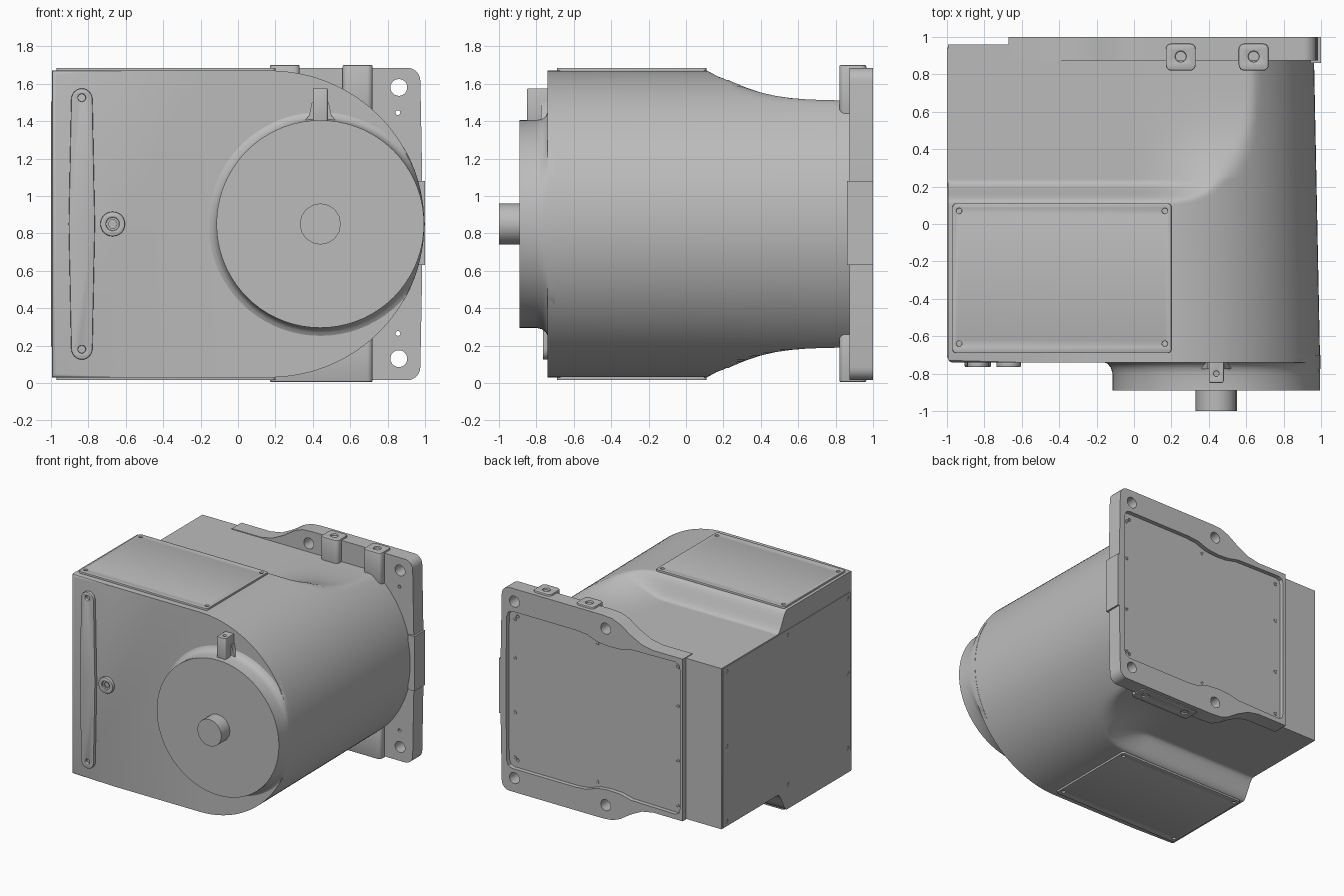
import bpy, bmesh
from math import sin, cos, pi, exp, sqrt, radians
from mathutils import Matrix

cube = bpy.data.objects.get("Cube")
if cube:
    bpy.data.objects.remove(cube, do_unlink=True)

grey = bpy.data.materials.new("housing grey")
grey.use_nodes = True
grey.diffuse_color = (0.5, 0.5, 0.5, 1)
for node in grey.node_tree.nodes:
    if node.type == 'BSDF_PRINCIPLED':
        node.inputs["Base Color"].default_value = (0.5, 0.5, 0.5, 1)
        node.inputs["Roughness"].default_value = 0.6

MID = 0.85          # height of the shaft axis and mirror plane


def select(ob):
    for other in bpy.context.selected_objects:
        other.select_set(False)
    ob.select_set(True)
    bpy.context.view_layer.objects.active = ob


def finish(ob, angle=30):
    ob.data.materials.clear()
    ob.data.materials.append(grey)
    select(ob)
    bpy.ops.object.shade_smooth_by_angle(angle=radians(angle))
    return ob


def from_bmesh(name, bm):
    bmesh.ops.recalc_face_normals(bm, faces=bm.faces)
    mesh = bpy.data.meshes.new(name)
    bm.to_mesh(mesh)
    bm.free()
    ob = bpy.data.objects.new(name, mesh)
    bpy.context.collection.objects.link(ob)
    return finish(ob)


def circle(u, v, r, n=24):
    return [(u + r * cos(2 * pi * i / n), v + r * sin(2 * pi * i / n)) for i in range(n)]


def rounded(u0, u1, v0, v1, r, n=5):
    pts = []
    for k, (cu, cv) in enumerate([(u1 - r, v1 - r), (u0 + r, v1 - r), (u0 + r, v0 + r), (u1 - r, v0 + r)]):
        for i in range(n + 1):
            a = (k + i / n) * pi / 2
            pts.append((cu + r * cos(a), cv + r * sin(a)))
    return pts


def mirrored(top):
    # closes an upper outline with its reflection about the shaft height
    return top + [(u, 2 * MID - v) for u, v in reversed(top)]


# local (u, v, depth) axes mapped to the world for each plate direction
AXES = {'x': Matrix(((0, 0, 1, 0), (1, 0, 0, 0), (0, 1, 0, 0), (0, 0, 0, 1))),
        'y': Matrix(((1, 0, 0, 0), (0, 0, -1, 0), (0, 1, 0, 0), (0, 0, 0, 1))),
        'z': Matrix.Identity(4)}


def plate(name, axis, d0, d1, loops, bevel=0.0):
    # first loop is the outline, the others are holes
    curve = bpy.data.curves.new(name, 'CURVE')
    curve.dimensions = '2D'
    curve.fill_mode = 'BOTH'
    curve.extrude = (d1 - d0) / 2 - bevel
    curve.bevel_depth = bevel
    curve.bevel_resolution = 1
    curve.offset = -bevel
    for loop in loops:
        spline = curve.splines.new('POLY')
        spline.points.add(len(loop) - 1)
        for point, (u, v) in zip(spline.points, loop):
            point.co = (u, v, 0, 1)
        spline.use_cyclic_u = True
    ob = bpy.data.objects.new(name, curve)
    bpy.context.collection.objects.link(ob)
    select(ob)
    bpy.ops.object.convert(target='MESH')
    ob = bpy.context.view_layer.objects.active
    middle = (d0 + d1) / 2 * (-1 if axis == 'y' else 1)
    ob.data.transform(AXES[axis] @ Matrix.Translation((0, 0, middle)))
    bm = bmesh.new()
    bm.from_mesh(ob.data)
    bmesh.ops.remove_doubles(bm, verts=bm.verts, dist=0.0005)
    bmesh.ops.recalc_face_normals(bm, faces=bm.faces)
    bm.to_mesh(ob.data)
    bm.free()
    return finish(ob)


def lathe(name, profile, n, limit=None):
    # revolves (radius, y) points about the shaft axis, closing both ends
    bm = bmesh.new()
    rings = []
    for r, y in profile:
        ring = []
        for u, v in circle(0.44, MID, r, n):
            if limit:
                d = sqrt((u - 0.17) ** 2 + (v - MID) ** 2)
                if d > limit:
                    u, v = 0.17 + (u - 0.17) * limit / d, MID + (v - MID) * limit / d
            ring.append(bm.verts.new((u, y, v)))
        rings.append(ring)
    for a, b in zip(rings, rings[1:]):
        for i in range(n):
            bm.faces.new((a[i], a[(i + 1) % n], b[(i + 1) % n], b[i]))
    bm.faces.new(rings[0])
    bm.faces.new(rings[-1])
    return from_bmesh(name, bm)


# Main housing: D-shaped section, stepped down towards the rear
def smooth(t):
    t = min(max(t, 0), 1)
    return t * t * (3 - 2 * t)


def half_height(x, y):
    steep = 0.82 - 0.16 * smooth((y - 0.11) / 0.12)
    gentle = 0.66 + 0.16 * exp(-(max(y - 0.1, 0) / 0.25) ** 1.5)
    k = smooth((x - 0.03) / 0.45)
    return steep * (1 - k) + gentle * k


FRONT = -0.74
rows = [FRONT, -0.35, 0.0] + [0.09 + 0.0125 * i for i in range(14)] + [0.32 + 0.08 * i for i in range(9)]
bm = bmesh.new()
sections = []
for y in rows:
    rx = 0.825 - 0.02 * (y - FRONT)
    top = [(x, 0.82) for x in (-0.995, -0.6, -0.2, -0.1, -0.04, 0, 0.04, 0.08, 0.12)]
    top += [(0.17 + rx * sin(a), 0.82 * cos(a)) for a in [pi / 2 * i / 36 for i in range(36)]]
    top = [(x, min(h, half_height(x, y))) for x, h in top]
    ring = [(x, MID + h) for x, h in top] + [(0.17 + rx, MID)] + [(x, MID - h) for x, h in reversed(top)]
    sections.append([bm.verts.new((x, y, z)) for x, z in ring])
for a, b in zip(sections, sections[1:]):
    for i in range(len(a)):
        j = (i + 1) % len(a)
        bm.faces.new((a[i], a[j], b[j], b[i]))
front_face = bm.faces.new(sections[0])
bm.faces.new(sections[-1])
bmesh.ops.bevel(bm, geom=list(front_face.edges), offset=0.022, segments=3, profile=0.5, affect='EDGES')
from_bmesh("main_housing", bm)

# Front drum with flared foot, and the shaft
lathe("front_drum", [(0.61, -0.70), (0.605, -0.737), (0.58, -0.748), (0.563, -0.77), (0.555, -0.80),
                     (0.555, -0.89)], 72, 0.826)
lathe("shaft", [(0.11, -0.85), (0.11, -1.0)], 16)
plate("drum_lug", 'z', 1.36, 1.575, [rounded(0.40, 0.48, -0.85, -0.70, 0.012), circle(0.44, -0.80, 0.014, 12)], 0.005)
plate("drum_lug_foot", 'y', -0.775, -0.72, [[(0.34, 1.38), (0.54, 1.38), (0.50, 1.43), (0.485, 1.5),
                                           (0.395, 1.5), (0.38, 1.43)]])

# Long bar and round boss on the front face
bar = [(-0.765, MID)]
bar += [(-0.835 + 0.057 * cos(pi * i / 12), 1.515 + 0.06 * sin(pi * i / 12)) for i in range(13)]
bar += [(-0.905, MID)]
bar += [(-0.835 - 0.057 * cos(pi * i / 12), 0.185 - 0.06 * sin(pi * i / 12)) for i in range(13)]
plate("front_bar", 'y', -0.765, -0.73, [bar, circle(-0.835, 1.525, 0.02), circle(-0.835, 0.18, 0.02)], 0.006)
plate("plug_boss", 'y', -0.765, -0.73, [circle(-0.67, MID, 0.066, 32), circle(-0.67, MID, 0.035)], 0.006)
plate("plug_ring", 'y', -0.75, -0.735, [circle(-0.67, MID, 0.038), circle(-0.67, MID, 0.024, 6)])

# Cover plates on top, bottom and the flat side, with corner screw holes
corners = [circle(x, y, 0.015, 12) for x in (-0.935, 0.165) for y in (-0.64, 0.07)]
for name, z0, z1 in (("top_cover", 1.66, 1.685), ("bottom_cover", 0.015, 0.04)):
    plate(name, 'z', z0, z1, [rounded(-0.97, 0.2, -0.69, 0.11, 0.02)] + corners, 0.003)
side_holes = [circle(y, z, 0.016, 12) for y in (-0.67, 0.11, 0.9) for z in (0.235, MID, 1.465)
              if not (y == 0.11 and z == MID)]
plate("side_cover", 'x', -1.0, -0.99, [rounded(-0.715, 0.945, 0.195, 1.505, 0.015)] + side_holes)

# Rear mounting flange: solid web plus a raised rim around a shallow recess
corner = [(0.905 + 0.07 * cos(pi / 2 * i / 6), 1.615 + 0.07 * sin(pi / 2 * i / 6)) for i in range(7)]
outline = mirrored([(0.985, 1.1)] + corner + [(0.06, 1.685), (-0.03, 1.678), (-0.1, 1.65), (-0.2, 1.585),
                                             (-0.3, 1.535), (-0.4, 1.516), (-0.67, 1.516)])
recess = mirrored([(0.935, 1.1), (0.93, 1.44), (0.915, 1.48), (0.88, 1.495), (0.3, 1.495), (0.2, 1.485),
                   (0.1, 1.45), (0.0, 1.44), (-0.1, 1.445), (-0.2, 1.468), (-0.6, 1.475),
                   (-0.635, 1.46), (-0.645, 1.42)])
bolts = [circle(x, z, 0.045) for x in (0.86, 0.03) for z in (0.13, 1.58)]
pins = [circle(0.855, z, 0.013, 12) for z in (0.265, 1.445)]
plate("flange_web", 'y', 0.875, 0.965, [outline] + bolts + pins)
plate("flange_rim", 'y', 0.965, 1.0, [outline, recess] + bolts)
plate("flange_side_pad", 'y', 0.86, 1.0, [[(0.945, 0.63), (1.0, 0.63), (1.0, 1.08), (0.945, 1.08)]])
for x in (-0.6, 0.13, 0.88):
    for z in (0.28, MID - 0.2, MID + 0.25, 1.42):
        if x != 0.13 or z in (0.28, 1.42):
            plate("rear_screw", 'y', 0.96, 0.969, [circle(x, z, 0.016, 12), circle(x, z, 0.008, 6)])

# Flange bosses: two above, one wide foot below
for name, x in (("top_boss_right", 0.25), ("top_boss_left", 0.64)):
    plate(name, 'z', 1.42, 1.70, [rounded(x - 0.08, x + 0.08, 0.82, 0.964, 0.03), circle(x, 0.895, 0.028)], 0.008)
plate("bottom_foot", 'z', 0.005, 0.3, [rounded(0.17, 0.72, 0.82, 0.964, 0.03), circle(0.25, 0.895, 0.028),
                                      circle(0.64, 0.895, 0.028)], 0.008)
